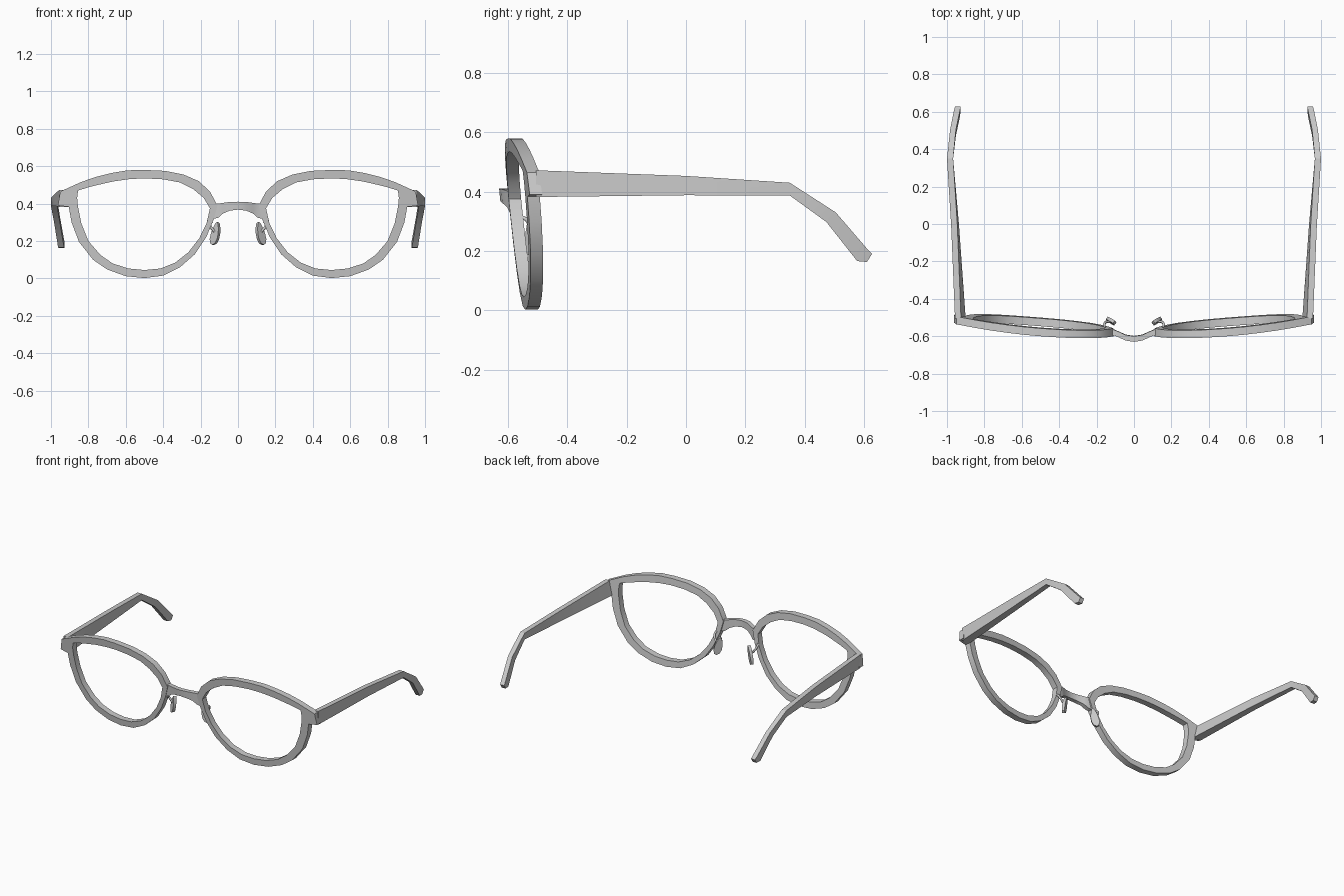
import bpy, bmesh
from mathutils import Vector, Matrix

if "Cube" in bpy.data.objects:
    bpy.data.objects.remove(bpy.data.objects["Cube"])


def finish(name, bm, mirror=True):
    bmesh.ops.recalc_face_normals(bm, faces=bm.faces)
    me = bpy.data.meshes.new(name)
    bm.to_mesh(me)
    bm.free()
    ob = bpy.data.objects.new(name, me)
    bpy.context.collection.objects.link(ob)
    if mirror:
        ob.modifiers.new("Mirror", 'MIRROR')
    bpy.ops.object.select_all(action='DESELECT')
    ob.select_set(True)
    bpy.context.view_layer.objects.active = ob
    bpy.ops.object.shade_smooth_by_angle(angle=0.5)
    return ob


def loft(name, rings, closed=False, mirror=True):
    """Skin a sequence of equal cross-sections."""
    bm = bmesh.new()
    vs = [[bm.verts.new(p) for p in r] for r in rings]
    n, k = len(vs), len(vs[0])
    for i in range(n if closed else n - 1):
        a, b = vs[i], vs[(i + 1) % n]
        for j in range(k):
            bm.faces.new((a[j], a[(j + 1) % k], b[(j + 1) % k], b[j]))
    if not closed:
        bm.faces.new(vs[0])
        bm.faces.new(vs[-1])
    return finish(name, bm, mirror)


def front_y(x, z):
    # wrapped and tilted front surface of the frame
    return -0.62 + 0.08 * x * x + 0.1 * (0.58 - z)


# Rim with end piece: (outer x, outer z, inner x, inner z)
rim = [(.50, .58, .50, .535), (.59, .578, .58, .531), (.68, .563, .67, .518),
       (.76, .543, .74, .502), (.84, .515, .80, .487), (.95, .465, .855, .47),
       (.963, .39, .86, .43), (.905, .383, .856, .385), (.89, .30, .838, .295),
       (.85, .195, .80, .20), (.775, .10, .735, .125), (.70, .048, .67, .08),
       (.60, .012, .585, .053), (.50, .002, .50, .045), (.40, .015, .415, .053),
       (.31, .06, .335, .085), (.23, .13, .265, .14), (.17, .22, .207, .215),
       (.13, .315, .168, .295), (.11, .39, .15, .375), (.15, .465, .183, .43),
       (.21, .52, .24, .478), (.29, .555, .31, .513), (.39, .575, .40, .53)]
T = 0.042
rings = []
for ox, oz, ix, iz in rim:
    fo, fi = front_y(ox, oz), front_y(ix, iz)
    rings.append([(ox, fo, oz), (ox, fo + T, oz), (ix, fi + T, iz), (ix, fi, iz)])
loft("rim", rings, closed=True)

# Bridge: (x, front y, top z, bottom z)
half = [(0, -.63, .41, .368), (.045, -.623, .409, .362), (.08, -.607, .404, .347),
        (.105, -.596, .40, .325), (.135, -.592, .40, .318)]
spans = [(-x, y, t, b) for x, y, t, b in half[:0:-1]] + half
loft("bridge", [[(x, y, t), (x, y + .03, t), (x, y + .032, b), (x, y + .004, b)]
                for x, y, t, b in spans], mirror=False)

# Temples: (outer x, inner top x, inner bottom x, top y, top z, bottom y, bottom z)
arm = [(.957, .925, .90, -.505, .472, -.505, .382),
       (.978, .945, .936, 0, .453, 0, .388),
       (1.0, .967, .967, .35, .43, .35, .387),
       (.983, .952, .952, .505, .33, .473, .298),
       (.962, .93, .93, .61, .208, .577, .166),
       (.957, .927, .927, .627, .19, .61, .163)]
loft("temple", [[(o, ty, tz), (o, by, bz), (ib, by, bz), (it, ty, tz)]
                for o, it, ib, ty, tz, by, bz in arm])

# Nose pads: flattened rounded plates
w = Vector((.79, .61, 0)).normalized()
l = Vector((.03, .012, -.115))
l = (l - w * l.dot(w)).normalized()
l = (l + w * .2).normalized()
n = w.cross(l).normalized()
m = Matrix((w, l, n)).transposed().to_4x4()
m.translation = (.12, -.52, .24)
bm = bmesh.new()
bmesh.ops.create_cone(bm, cap_ends=True, segments=12, radius1=1, radius2=1, depth=2)
for v in bm.verts:
    taper = .75 + .25 * v.co.y
    v.co = (v.co.x * .033 * taper, v.co.y * .062, v.co.z * .009)
bm.transform(m)
finish("nose_pad", bm)

# Curved wires holding the pads
cu = bpy.data.curves.new("pad_arm", 'CURVE')
cu.dimensions = '3D'
cu.bevel_depth = .007
cu.bevel_resolution = 1
cu.resolution_u = 4
cu.use_fill_caps = True
sp = cu.splines.new('BEZIER')
pts = [(.14, -.57, .30), (.158, -.548, .312), (.153, -.526, .285), (.125, -.522, .25)]
sp.bezier_points.add(len(pts) - 1)
for bp, p in zip(sp.bezier_points, pts):
    bp.co = p
    bp.handle_left_type = bp.handle_right_type = 'AUTO'
wire = bpy.data.objects.new("pad_arm", cu)
bpy.context.collection.objects.link(wire)
wire.modifiers.new("Mirror", 'MIRROR')
